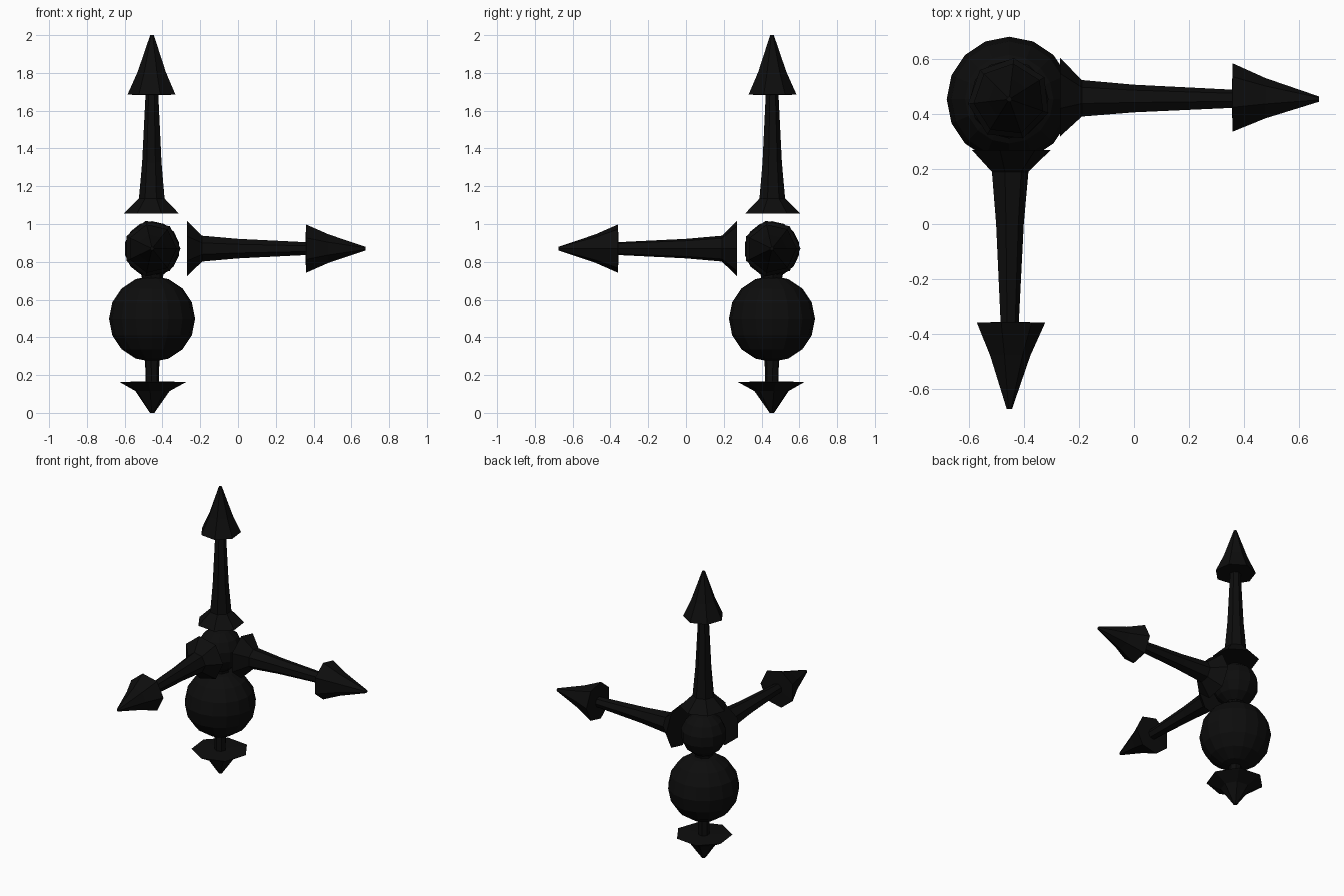
import bpy, bmesh, math
from mathutils import Vector

if "Cube" in bpy.data.objects:
    bpy.data.objects.remove(bpy.data.objects["Cube"])

C = Vector((-0.455, 0.455, 0.87))   # hub where the three arrows meet
SIDES = 7

black = bpy.data.materials.new("black")
black.diffuse_color = (0.004, 0.004, 0.004, 1)
black.use_nodes = True
black.node_tree.nodes["Principled BSDF"].inputs["Base Color"].default_value = black.diffuse_color


def finish(bm, name):
    bmesh.ops.recalc_face_normals(bm, faces=bm.faces)
    me = bpy.data.meshes.new(name)
    bm.to_mesh(me)
    bm.free()
    me.materials.append(black)
    ob = bpy.data.objects.new(name, me)
    bpy.context.collection.objects.link(ob)
    return ob


def spindle(name, axis, corner, profile):
    """Closed 7-sided turned shape from C along axis; profile = (distance, radius)."""
    axis, u = Vector(axis).normalized(), Vector(corner).normalized()
    v = axis.cross(u)
    bm = bmesh.new()
    rings = []
    for d, r in profile:
        ring = []
        for i in range(SIDES):
            a = 2 * math.pi * i / SIDES
            ring.append(bm.verts.new(C + axis * d + (u * math.cos(a) + v * math.sin(a)) * r))
        rings.append(ring)
    for lo, hi in zip(rings, rings[1:]):
        for i in range(SIDES):
            j = (i + 1) % SIDES
            bm.faces.new((lo[i], lo[j], hi[j], hi[i]))
    bm.faces.new(rings[0][::-1])
    bm.faces.new(rings[-1])
    return finish(bm, name)


def ball(name, z, radius, segments, rings):
    bm = bmesh.new()
    bmesh.ops.create_uvsphere(bm, u_segments=segments, v_segments=rings, radius=radius)
    bmesh.ops.translate(bm, verts=bm.verts, vec=(C.x, C.y, z))
    return finish(bm, name)


# Three identical arrows with flared feet
ARROW = [(0.185, 0.151), (0.265, 0.07), (0.455, 0.053), (0.812, 0.035),
         (0.815, 0.131), (0.935, 0.077), (1.13, 0.01)]
spindle("arrow_up", (0, 0, 1), (-1, 1, 0), ARROW)
spindle("arrow_right", (1, 0, 0), (0, 1, 0), ARROW)
spindle("arrow_front", (0, -1, 0), (1, 0, 0), ARROW)

# Downward stem with a wide, short point
spindle("stem_down", (0, 0, -1), (1, -1, 0),
        [(0.08, 0.075), (0.15, 0.058), (0.36, 0.046), (0.704, 0.036),
         (0.706, 0.183), (0.755, 0.093), (0.87, 0.012)])

# Hub ball and large lower ball
ball("hub_ball", 0.868, 0.147, 12, 7)
ball("large_ball", 0.498, 0.228, 16, 8)
